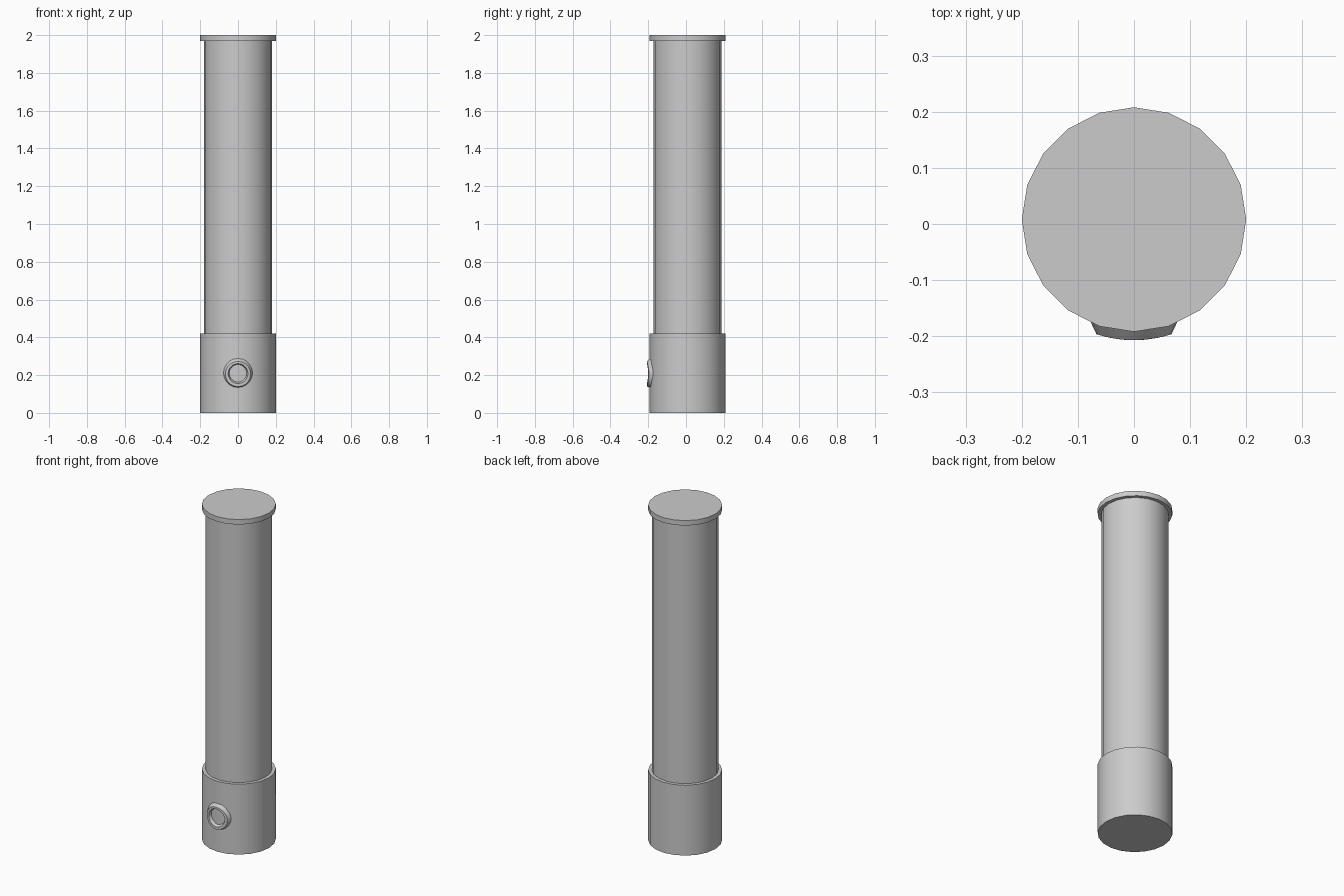
import bpy, bmesh
from math import sin, cos, pi, sqrt

if "Cube" in bpy.data.objects:
    bpy.data.objects.remove(bpy.data.objects["Cube"])

CY = 0.008      # axis of the tube, slightly behind the origin
SIDES = 20


def finish(name, bm):
    bmesh.ops.recalc_face_normals(bm, faces=bm.faces)
    mesh = bpy.data.meshes.new(name)
    bm.to_mesh(mesh)
    bm.free()
    ob = bpy.data.objects.new(name, mesh)
    bpy.context.collection.objects.link(ob)
    bpy.ops.object.select_all(action='DESELECT')
    ob.select_set(True)
    bpy.context.view_layer.objects.active = ob
    bpy.ops.object.shade_smooth_by_angle(angle=0.6)
    return ob


def bridge(bm, a, b):
    for i in range(len(a)):
        j = (i + 1) % len(a)
        bm.faces.new((a[i], a[j], b[j], b[i]))


# Closed stepped body: base sleeve, long tube, end cap
bm = bmesh.new()
profile = [(0.2, 0), (0.2, 0.42), (0.18, 0.42), (0.18, 1.97), (0.2, 1.97), (0.2, 2.0)]
rings = [[bm.verts.new((r * cos(2 * pi * i / SIDES), CY + r * sin(2 * pi * i / SIDES), z))
          for i in range(SIDES)] for r, z in profile]
for a, b in zip(rings, rings[1:]):
    bridge(bm, a, b)
bm.faces.new(rings[0])
bm.faces.new(rings[-1])
finish("tube_body", bm)

# Raised button collar wrapped around the base: (radius, centre z, height above surface)
bm = bmesh.new()
steps = [(0.078, 0.212, -0.003), (0.067, 0.206, 0.015), (0.053, 0.208, 0.015), (0.046, 0.21, -0.003)]
rings = []
for r, zc, lift in steps:
    ring = []
    for i in range(SIDES):
        x = r * cos(2 * pi * i / SIDES)
        ring.append(bm.verts.new((x, CY - sqrt((0.2 + lift) ** 2 - x * x), zc + r * sin(2 * pi * i / SIDES))))
    rings.append(ring)
for a, b in zip(rings, rings[1:]):
    bridge(bm, a, b)
finish("button_collar", bm)
